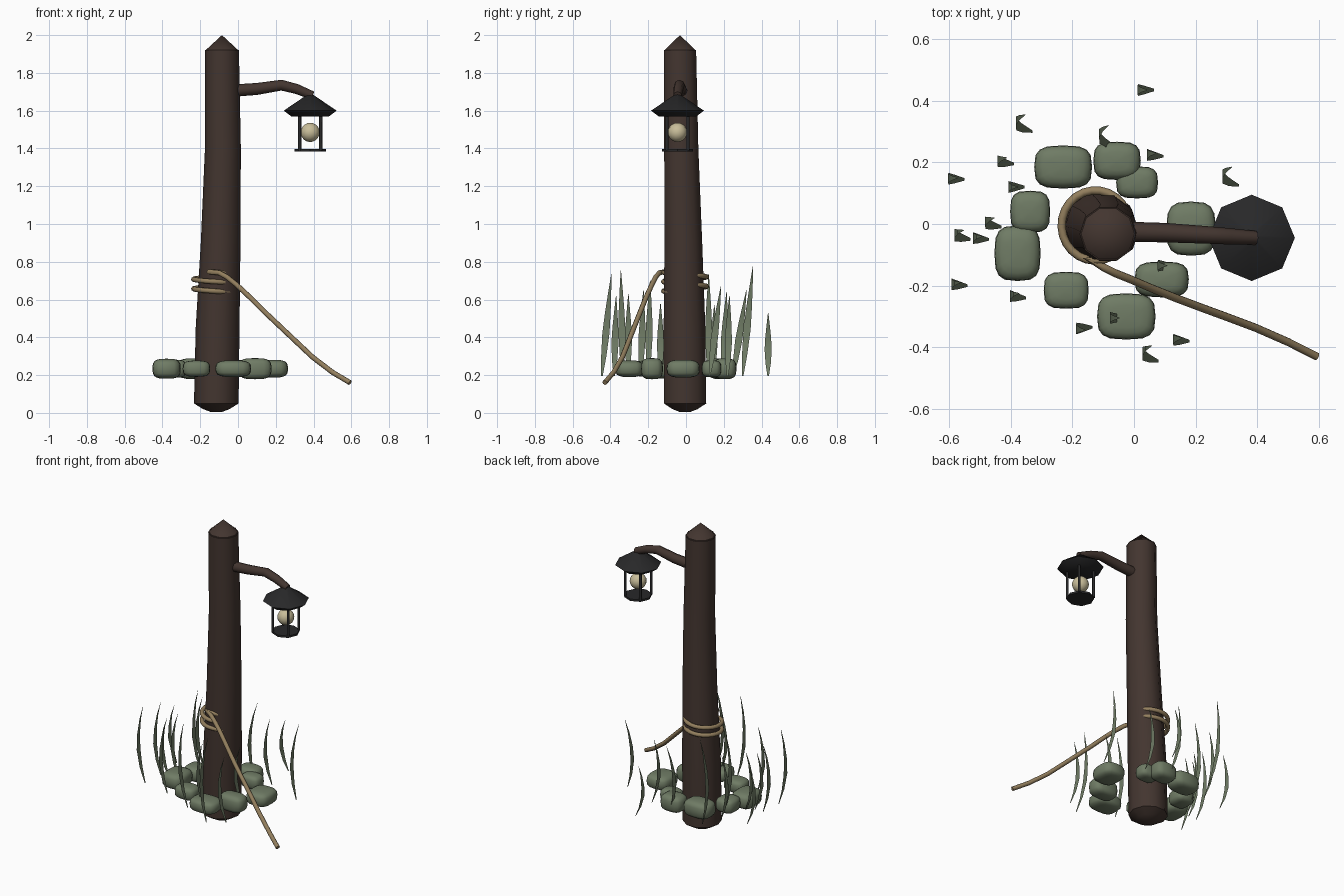
import bpy, bmesh, math
from mathutils import Vector

if "Cube" in bpy.data.objects:
    bpy.data.objects.remove(bpy.data.objects["Cube"])


def material(name, r, g, b):
    m = bpy.data.materials.new(name)
    m.diffuse_color = (r, g, b, 1)
    m.use_nodes = True
    m.node_tree.nodes["Principled BSDF"].inputs["Base Color"].default_value = m.diffuse_color
    return m


WOOD = material("dark_wood", 0.056, 0.036, 0.029)
IRON = material("black_iron", 0.021, 0.021, 0.022)
ROPE = material("tan_rope", 0.29, 0.21, 0.11)
GLOW = material("cream_glass", 0.58, 0.51, 0.32)
MOSS = material("moss_green", 0.16, 0.20, 0.13)


def finish(ob, mat, angle=40):
    ob.data.materials.append(mat)
    bpy.ops.object.select_all(action='DESELECT')
    ob.select_set(True)
    bpy.context.view_layer.objects.active = ob
    bpy.ops.object.shade_smooth_by_angle(angle=math.radians(angle))
    return ob


def from_bmesh(name, bm, mat, angle=40):
    bmesh.ops.recalc_face_normals(bm, faces=bm.faces)
    me = bpy.data.meshes.new(name)
    bm.to_mesh(me)
    bm.free()
    ob = bpy.data.objects.new(name, me)
    bpy.context.collection.objects.link(ob)
    return finish(ob, mat, angle)


def rings(name, rows, sides, mat, angle=40):
    """Loft stacked polygons given as (z, centre x, centre y, radius)."""
    bm = bmesh.new()
    loops = []
    for z, cx, cy, r in rows:
        loops.append([bm.verts.new((cx + r * math.cos(math.tau * i / sides),
                                    cy + r * math.sin(math.tau * i / sides), z))
                      for i in range(sides)])
    for a, b in zip(loops, loops[1:]):
        for i in range(sides):
            j = (i + 1) % sides
            bm.faces.new((a[i], a[j], b[j], b[i]))
    bm.faces.new(loops[0])
    bm.faces.new(loops[-1])
    bmesh.ops.remove_doubles(bm, verts=bm.verts, dist=1e-4)
    return from_bmesh(name, bm, mat, angle)


def tube(name, pts, radius, mat, tapers=None, res=2):
    cu = bpy.data.curves.new(name, 'CURVE')
    cu.dimensions = '3D'
    cu.bevel_depth = radius
    cu.bevel_resolution = res
    cu.use_fill_caps = True
    sp = cu.splines.new('POLY')
    sp.points.add(len(pts) - 1)
    for i, p in enumerate(pts):
        sp.points[i].co = (*p, 1)
        sp.points[i].radius = tapers[i] if tapers else 1
    ob = bpy.data.objects.new(name, cu)
    bpy.context.collection.objects.link(ob)
    bpy.ops.object.select_all(action='DESELECT')
    ob.select_set(True)
    bpy.context.view_layer.objects.active = ob
    bpy.ops.object.convert(target='MESH')
    return finish(bpy.context.view_layer.objects.active, mat, 50)


# Post with a slight bend, blunt rounded foot, and pointed cap
rings("post", [(0.005, -0.115, -0.005, 0.03), (0.02, -0.115, -0.005, 0.07),
               (0.05, -0.115, -0.005, 0.118), (0.45, -0.108, -0.008, 0.116),
               (0.9, -0.092, -0.014, 0.105), (1.4, -0.08, -0.025, 0.095),
               (1.92, -0.085, -0.032, 0.09)], 10, WOOD)
rings("post_cap", [(1.915, -0.085, -0.032, 0.092), (2.0, -0.085, -0.032, 0.0)],
      10, WOOD, 30)

# Bracket arm
tube("arm", [(-0.04, -0.025, 1.705), (0.1, -0.028, 1.715), (0.23, -0.035, 1.735),
             (0.31, -0.04, 1.715), (0.395, -0.045, 1.68)], 0.03, WOOD,
     [1.1, 1.05, 0.95, 0.88, 0.75])

# Lantern
LX, LY = 0.382, -0.045
rings("lantern_roof", [(1.57, LX, LY, 0.1), (1.6, LX, LY, 0.14),
                       (1.685, LX, LY, 0.015)], 8, IRON, 60)
rings("lantern_base", [(1.383, LX, LY, 0.083), (1.396, LX, LY, 0.083)], 8, IRON)
for sx in (-1, 1):
    for sy in (-1, 1):
        x, y = LX + sx * 0.056, LY + sy * 0.056
        rings("lantern_bar", [(1.39, x, y, 0.009), (1.58, x, y, 0.009)], 6, IRON, 70)
bm = bmesh.new()
bmesh.ops.create_uvsphere(bm, u_segments=14, v_segments=10, radius=0.051)
bmesh.ops.translate(bm, verts=bm.verts, vec=(LX, LY, 1.485))
from_bmesh("lantern_globe", bm, GLOW, 60)

# Rope: rising coils round the post, then a slack tail
path = []
STEPS = 56
for i in range(STEPS + 1):
    t = i / STEPS
    a = math.radians(-20 - 805 * t)
    path.append((-0.125 + 0.11 * math.cos(a), -0.005 + 0.114 * math.sin(a),
                 0.635 + 0.112 * t))
path += [(-0.10, -0.14, 0.742), (-0.06, -0.16, 0.72), (-0.01, -0.18, 0.68),
         (0.06, -0.21, 0.615), (0.135, -0.24, 0.54), (0.22, -0.272, 0.46),
         (0.31, -0.305, 0.375), (0.395, -0.337, 0.295), (0.5, -0.383, 0.215),
         (0.593, -0.43, 0.16)]
tube("rope", path, 0.0135, ROPE)

# Ring of rounded stones: x, y, half width, half depth, half height
STONES = [(-0.23, 0.185, 0.094, 0.07, 0.055), (-0.055, 0.205, 0.077, 0.062, 0.055),
          (0.01, 0.135, 0.068, 0.052, 0.045), (-0.337, 0.04, 0.065, 0.068, 0.048),
          (-0.378, -0.095, 0.075, 0.09, 0.053), (-0.22, -0.215, 0.073, 0.06, 0.043),
          (-0.025, -0.3, 0.095, 0.075, 0.044), (0.09, -0.18, 0.088, 0.058, 0.056),
          (0.185, -0.015, 0.08, 0.088, 0.047)]
for x, y, hx, hy, hz in STONES:
    bm = bmesh.new()
    bmesh.ops.create_uvsphere(bm, u_segments=16, v_segments=10, radius=1)
    for v in bm.verts:
        p = [math.copysign(abs(c) ** 0.62, c) if abs(c) > 1e-5 else 0 for c in v.co]
        v.co = Vector((x + hx * p[0], y + hy * p[1], 0.234 + hz * p[2]))
    from_bmesh("stone", bm, MOSS, 60)

# Flat curved grass blades: foot x, foot y, tip height, sideways lean
BLADES = [(0.065, 0.435, 0.53, 0.0), (-0.33, 0.30, 0.78, 0.055),
          (-0.06, 0.25, 0.65, 0.07), (0.095, 0.22, 0.62, 0.01),
          (-0.355, 0.12, 0.735, 0.0), (-0.39, 0.195, 0.64, 0.02),
          (-0.55, 0.145, 0.57, 0.005), (-0.43, -0.01, 0.6, 0.03),
          (-0.53, -0.05, 0.66, 0.03), (-0.47, -0.05, 0.58, 0.01),
          (-0.54, -0.2, 0.70, 0.01), (-0.35, -0.24, 0.65, 0.015),
          (-0.135, -0.335, 0.755, -0.01), (-0.025, -0.305, 0.63, 0.0),
          (0.13, -0.135, 0.58, 0.0), (0.08, -0.445, 0.735, 0.05),
          (0.18, -0.38, 0.62, 0.01), (0.34, 0.125, 0.67, 0.06)]
# along the blade: fraction, x bulge, half width
PROFILE = [(0, 0, 0.004), (0.2, -0.032, 0.014), (0.42, -0.052, 0.019),
           (0.62, -0.053, 0.015), (0.82, -0.042, 0.008), (1, -0.022, 0.001)]
for x, y, top, lean in BLADES:
    bm = bmesh.new()
    rows = []
    for t, bx, w in PROFILE:
        z = 0.195 + (top - 0.195) * t
        c = y + lean * t
        rows.append([bm.verts.new((x + bx, c + s * w, z)) for s in (-1, 1)])
    for a, b in zip(rows, rows[1:]):
        bm.faces.new((a[0], a[1], b[1], b[0]))
    from_bmesh("grass_blade", bm, MOSS, 60)
